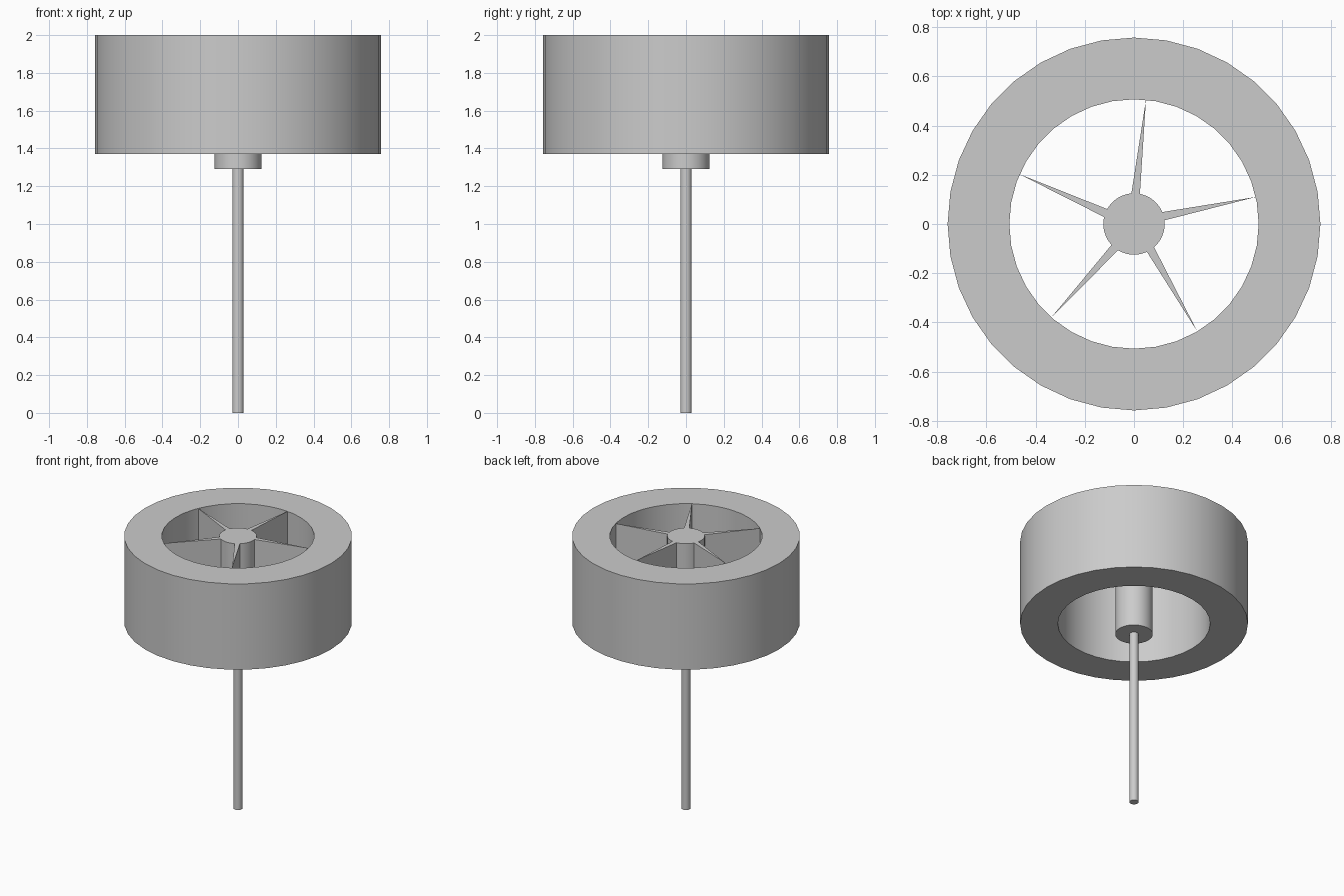
import bpy, bmesh
from math import radians, cos, sin, tau

cube = bpy.data.objects.get("Cube")
if cube:
    bpy.data.objects.remove(cube)

grey = bpy.data.materials.new("plain grey")
grey.use_nodes = True
grey.diffuse_color = (0.6, 0.6, 0.6, 1)
grey.node_tree.nodes["Principled BSDF"].inputs["Base Color"].default_value = (0.6, 0.6, 0.6, 1)

TOP, RING_BASE, HUB_BASE = 2.0, 1.37, 1.29
SPOKE_BASE = 1.69


def finish(name, bm):
    bmesh.ops.recalc_face_normals(bm, faces=bm.faces)
    mesh = bpy.data.meshes.new(name)
    bm.to_mesh(mesh)
    bm.free()
    mesh.materials.append(grey)
    obj = bpy.data.objects.new(name, mesh)
    bpy.context.collection.objects.link(obj)
    bpy.ops.object.select_all(action='DESELECT')
    obj.select_set(True)
    bpy.context.view_layer.objects.active = obj
    bpy.ops.object.shade_smooth_by_angle(angle=radians(35))
    return obj


def lathe(name, profile, sides, closed):
    """Spin an (r, z) profile about the z axis."""
    bm = bmesh.new()
    verts = [bm.verts.new((r, 0, z)) for r, z in profile]
    edges = [bm.edges.new(pair) for pair in zip(verts, verts[1:])]
    if closed:
        edges.append(bm.edges.new((verts[-1], verts[0])))
    bmesh.ops.spin(bm, geom=verts + edges, cent=(0, 0, 0), axis=(0, 0, 1),
                   angle=tau, steps=sides, use_merge=True)
    bmesh.ops.remove_doubles(bm, verts=bm.verts, dist=0.0001)
    return finish(name, bm)


def ring(name, inner, outer):
    return lathe(name, [(inner, RING_BASE), (outer, RING_BASE),
                        (outer, TOP), (inner, TOP)], 36, True)


def rod(name, radius, low, high, sides):
    return lathe(name, [(0, low), (radius, low), (radius, high), (0, high)], sides, False)


def spoke(name, angle):
    """Thin upright wedge, widest at the hub and pointed at the rim."""
    bm = bmesh.new()
    plan = [(0.105, 13.0), (0.105, -7.0), (0.508, 0.0)]
    low = []
    for r, turn in plan:
        a = radians(angle + turn)
        low.append(bm.verts.new((r * cos(a), r * sin(a), SPOKE_BASE)))
    face = bm.faces.new(low)
    raised = bmesh.ops.extrude_face_region(bm, geom=[face], use_keep_orig=True)
    bmesh.ops.translate(bm, vec=(0, 0, TOP - SPOKE_BASE),
                        verts=[v for v in raised["geom"] if isinstance(v, bmesh.types.BMVert)])
    return finish(name, bm)


# Wheel: outer tyre and the rim nested inside it
ring("tyre", 0.63, 0.758)
ring("rim", 0.507, 0.63)

# Hub, axle and five wedge spokes
rod("hub", 0.125, HUB_BASE, TOP, 32)
rod("axle", 0.03, 0, HUB_BASE + 0.05, 24)
for i in range(5):
    spoke(f"spoke_{i + 1}", 12.5 + 72 * i)
